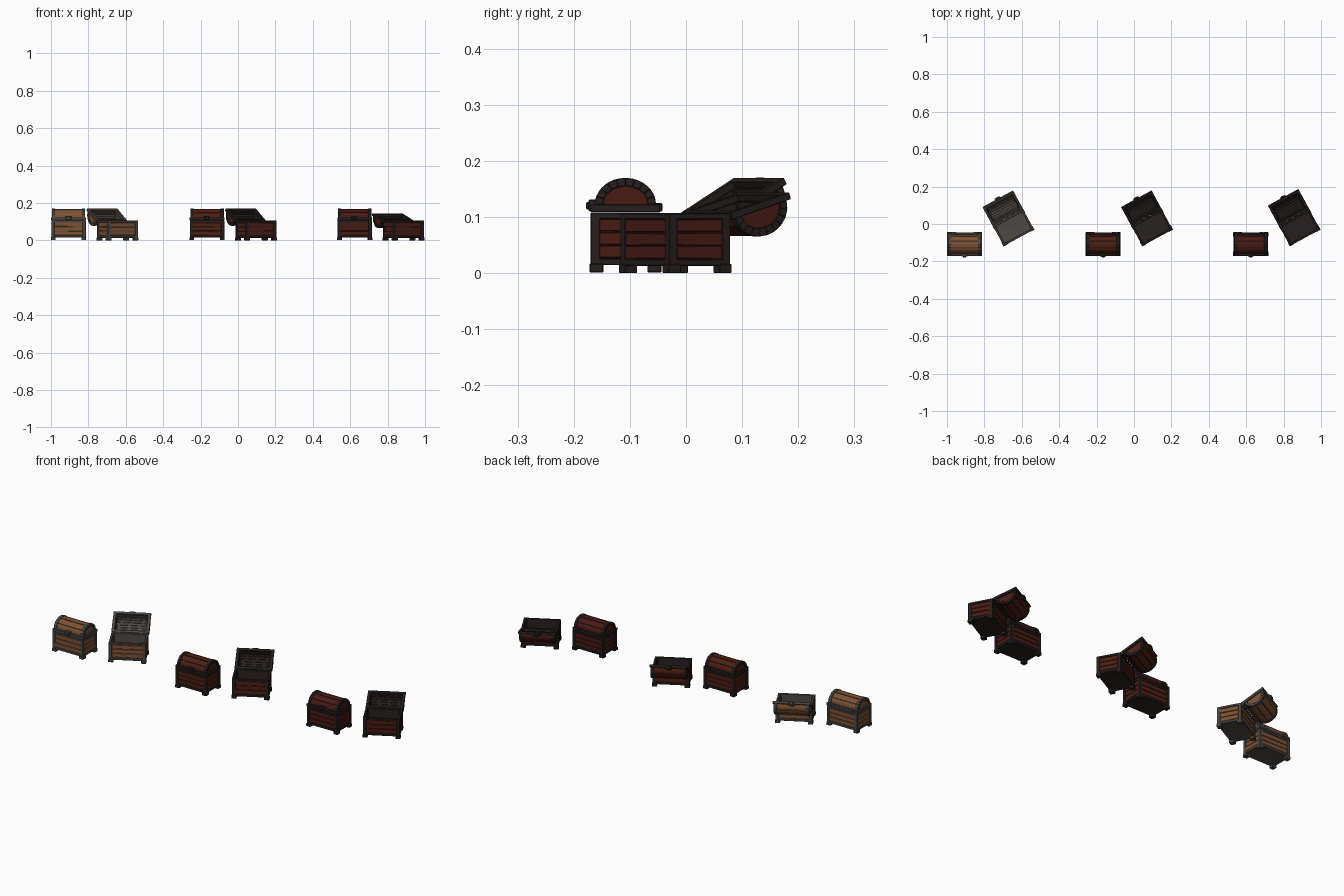
import bpy, bmesh, random
from math import sin, cos, pi, radians
from mathutils import Matrix, Vector

if "Cube" in bpy.data.objects:
    bpy.data.objects.remove(bpy.data.objects["Cube"])

random.seed(4)
W, D, H = 0.092, 0.062, 0.107          # half width, half depth, body height
RIM = 0.013                            # lid rim thickness


def material(name, col):
    m = bpy.data.materials.new(name)
    m.diffuse_color = (*col, 1)
    m.use_nodes = True
    m.node_tree.nodes["Principled BSDF"].inputs["Base Color"].default_value = m.diffuse_color
    return m


def box(bm, x0, x1, y0, y1, z0, z1, wobble=0.0):
    vs = bmesh.ops.create_cube(bm, size=1)['verts']
    for v in vs:
        r = random.uniform(-wobble, wobble)
        v.co = Vector(((x0 + x1) / 2 + v.co.x * (x1 - x0),
                       (y0 + y1) / 2 + v.co.y * (y1 - y0),
                       (z0 + z1) / 2 + v.co.z * (z1 - z0) + r))
    return vs


def prism(bm, pts, x0, x1):
    # extrude a (y, z) profile along x
    a = [bm.verts.new((x0, y, z)) for y, z in pts]
    b = [bm.verts.new((x1, y, z)) for y, z in pts]
    n = len(pts)
    bm.faces.new(a)
    bm.faces.new(b[::-1])
    for i in range(n):
        bm.faces.new((a[i], b[i], b[(i + 1) % n], a[(i + 1) % n]))


def arc(ry, rz, t):
    return (-ry * cos(t), RIM + rz * sin(t))


def arch_piece(bm, ry, rz, thick, t0, t1, x0, x1):
    prism(bm, [arc(ry, rz, t0), arc(ry, rz, t1),
               arc(ry - thick, rz - thick, t1), arc(ry - thick, rz - thick, t0)], x0, x1)


def finish(bm, name, mat, matrix, bevel=0.0):
    bmesh.ops.recalc_face_normals(bm, faces=bm.faces)
    me = bpy.data.meshes.new(name)
    bm.to_mesh(me)
    bm.free()
    ob = bpy.data.objects.new(name, me)
    bpy.context.collection.objects.link(ob)
    me.materials.append(mat)
    ob.matrix_world = matrix
    if bevel:
        b = ob.modifiers.new("soft_edges", 'BEVEL')
        b.width, b.segments = bevel, 1


def build_body(M, wood, iron):
    # iron frame: feet, corner posts and rails
    bm = bmesh.new()
    for sx in (-1, 1):
        for sy in (-1, 1):
            def corner(w, out, z0, z1):
                xs = sorted((sx * (W + out), sx * (W + out - w)))
                ys = sorted((sy * (D + out), sy * (D + out - w)))
                box(bm, *xs, *ys, z0, z1)
            corner(0.025, 0.002, 0.0, 0.016)
            corner(0.017, 0.0, 0.014, H - 0.008)
        for z0, z1 in ((0.013, 0.025), (H - 0.011, H)):
            box(bm, -W, W, *sorted((sx * D, sx * (D - 0.011))), z0, z1)
            box(bm, *sorted((sx * W, sx * (W - 0.011))), -D, D, z0, z1)
    finish(bm, "body_frame", iron, M, 0.0015)
    # wooden planks on the four walls
    bm = bmesh.new()
    n, z0 = 3, 0.025
    h = (H - 0.011 - z0) / n
    for s in (-1, 1):
        for i in range(n):
            o = random.uniform(0.001, 0.003)
            za, zb = z0 + i * h + 0.001, z0 + (i + 1) * h - 0.001
            box(bm, -W + 0.014, W - 0.014, *sorted((s * (D - o), s * (D - 0.009))), za, zb, 0.001)
            box(bm, *sorted((s * (W - o), s * (W - 0.009))), -D + 0.014, D - 0.014, za, zb, 0.001)
    finish(bm, "body_planks", wood, M, 0.001)
    # inner lining and floor
    bm = bmesh.new()
    for s in (-1, 1):
        box(bm, -W + 0.006, W - 0.006, *sorted((s * (D - 0.006), s * (D - 0.012))), 0.014, H - 0.002)
        box(bm, *sorted((s * (W - 0.006), s * (W - 0.012))), -D + 0.006, D - 0.006, 0.014, H - 0.002)
    box(bm, -W + 0.006, W - 0.006, -D + 0.006, D - 0.006, 0.013, 0.02)
    finish(bm, "body_lining", iron, M)


def build_lid(M, wood, iron, angle):
    # hinge sits on the back top edge; lid is modelled with its rim bottom at z = 0
    L = (M @ Matrix.Translation((0, D, H + 0.001)) @ Matrix.Rotation(-angle, 4, 'X')
         @ Matrix.Translation((0, -D, 0)))
    ry, rz, n = 0.055, 0.048, 10
    # rim, end bands and lining
    bm = bmesh.new()
    for s in (-1, 1):
        box(bm, -W - 0.001, W + 0.001, *sorted((s * D, s * (D - 0.014))), 0, RIM)
        box(bm, *sorted((s * (W + 0.001), s * (W - 0.014))), -D, D, 0, RIM)
        for i in range(n):
            x0, x1 = sorted((s * (W - 0.003), s * (W - 0.02)))
            arch_piece(bm, ry, rz, 0.015, i * pi / n, (i + 1) * pi / n, x0, x1)
        prism(bm, [arc(ry - 0.01, rz - 0.01, i * pi / n) for i in range(n + 1)],
              *sorted((s * (W - 0.016), s * (W - 0.012))))
    for i in range(n):
        arch_piece(bm, ry - 0.006, rz - 0.006, 0.005, i * pi / n, (i + 1) * pi / n, -W + 0.012, W - 0.012)
    finish(bm, "lid_frame", iron, L, 0.001)
    # curved roof planks and end boards
    bm = bmesh.new()
    k = 5
    for i in range(k):
        g, a, b = 0.03, i * pi / k, (i + 1) * pi / k
        o = random.uniform(0.001, 0.003)
        m = (a + b) / 2
        out = [arc(ry - o, rz - o, t) for t in (a + g, m, b - g)]
        inn = [arc(ry - 0.008, rz - 0.008, t) for t in (b - g, m, a + g)]
        prism(bm, out + inn, -W + 0.018, W - 0.018)
    for s in (-1, 1):
        prism(bm, [arc(ry - 0.014, rz - 0.014, i * pi / n) for i in range(n + 1)],
              *sorted((s * (W - 0.007), s * (W - 0.012))))
    finish(bm, "lid_planks", wood, L)
    # front latch and rear hinges
    bm = bmesh.new()
    box(bm, -0.016, 0.016, -D - 0.004, -D + 0.012, 0.001, 0.022)
    box(bm, -0.009, 0.009, -D - 0.008, -D, 0.004, 0.018)
    for s in (-1, 1):
        box(bm, s * 0.058 - 0.011, s * 0.058 + 0.011, D - 0.01, D + 0.004, 0.001, 0.016)
    finish(bm, "latch_and_hinges", iron, L, 0.002)


sets = [("light", 0.0, (0.20, 0.085, 0.035), (0.075, 0.065, 0.06), 150),
        ("red", 0.741, (0.075, 0.014, 0.007), (0.022, 0.015, 0.014), 150),
        ("dark", 1.53, (0.065, 0.011, 0.007), (0.02, 0.013, 0.013), 163)]

for label, dx, wood_col, iron_col, opening in sets:
    wood, iron = material(label + "_wood", wood_col), material(label + "_iron", iron_col)
    closed = Matrix.Translation((-0.906 + dx, -0.108, 0.001))
    opened = Matrix.Translation((-0.645 + dx, -0.019, 0)) @ Matrix.Rotation(radians(28.5), 4, 'Z')
    for M, ang in ((closed, 0), (opened, opening)):
        build_body(M, wood, iron)
        build_lid(M, wood, iron, radians(ang))
